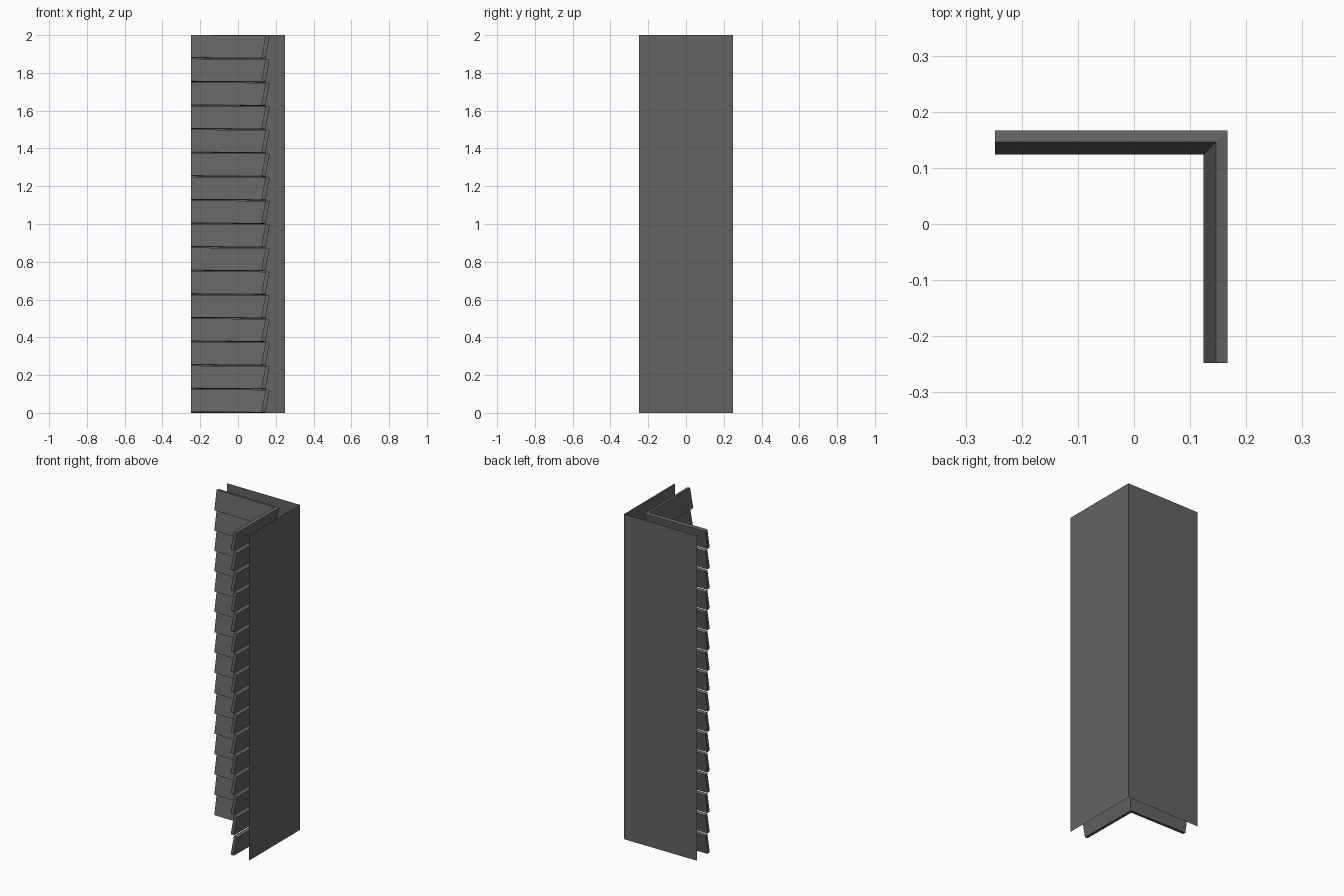
import bpy, bmesh

if "Cube" in bpy.data.objects:
    bpy.data.objects.remove(bpy.data.objects["Cube"])

E = 0.248        # outer limit of both walls
ROWS = 16        # number of clapboards
PITCH = 2.0 / ROWS

grey = bpy.data.materials.new("dark_grey")
grey.diffuse_color = (0.125, 0.125, 0.125, 1)
grey.use_nodes = True
grey.node_tree.nodes["Principled BSDF"].inputs["Base Color"].default_value = grey.diffuse_color


def finish(name, bm):
    me = bpy.data.meshes.new(name)
    bm.to_mesh(me)
    bm.free()
    me.materials.append(grey)
    ob = bpy.data.objects.new(name, me)
    bpy.context.collection.objects.link(ob)
    return ob


# Thin L-shaped backing sheet: back wall and right wall
bm = bmesh.new()
cols = [[bm.verts.new((x, y, z)) for z in (0, 2)]
        for x, y in ((-E, E), (E, E), (E, -E))]
for a, b in zip(cols, cols[1:]):
    bm.faces.new((b[0], a[0], a[1], b[1]))
finish("corner_backing", bm)

# Tilted board section: (distance from centre, height)
PROFILE = ((0.124, 0.003), (0.145, 0.0), (0.167, 0.118), (0.146, 0.122))


# One clapboard mitred round the inside corner, outer ends slightly raised
def clapboard(row):
    bm = bmesh.new()
    z0 = row * PITCH
    lift = 0.003
    rings = [
        [bm.verts.new((-E, d, z0 + z + lift)) for d, z in PROFILE],
        [bm.verts.new((d, d, z0 + z)) for d, z in PROFILE],
        [bm.verts.new((d, -E, z0 + z + lift)) for d, z in PROFILE],
    ]
    for a, b in zip(rings, rings[1:]):
        for i in range(4):
            j = (i + 1) % 4
            bm.faces.new((a[i], a[j], b[j], b[i]))
    bm.faces.new(rings[0])
    bm.faces.new(rings[-1][::-1])
    bmesh.ops.recalc_face_normals(bm, faces=bm.faces)
    finish(f"clapboard_{row + 1:02d}", bm)


for row in range(ROWS):
    clapboard(row)
